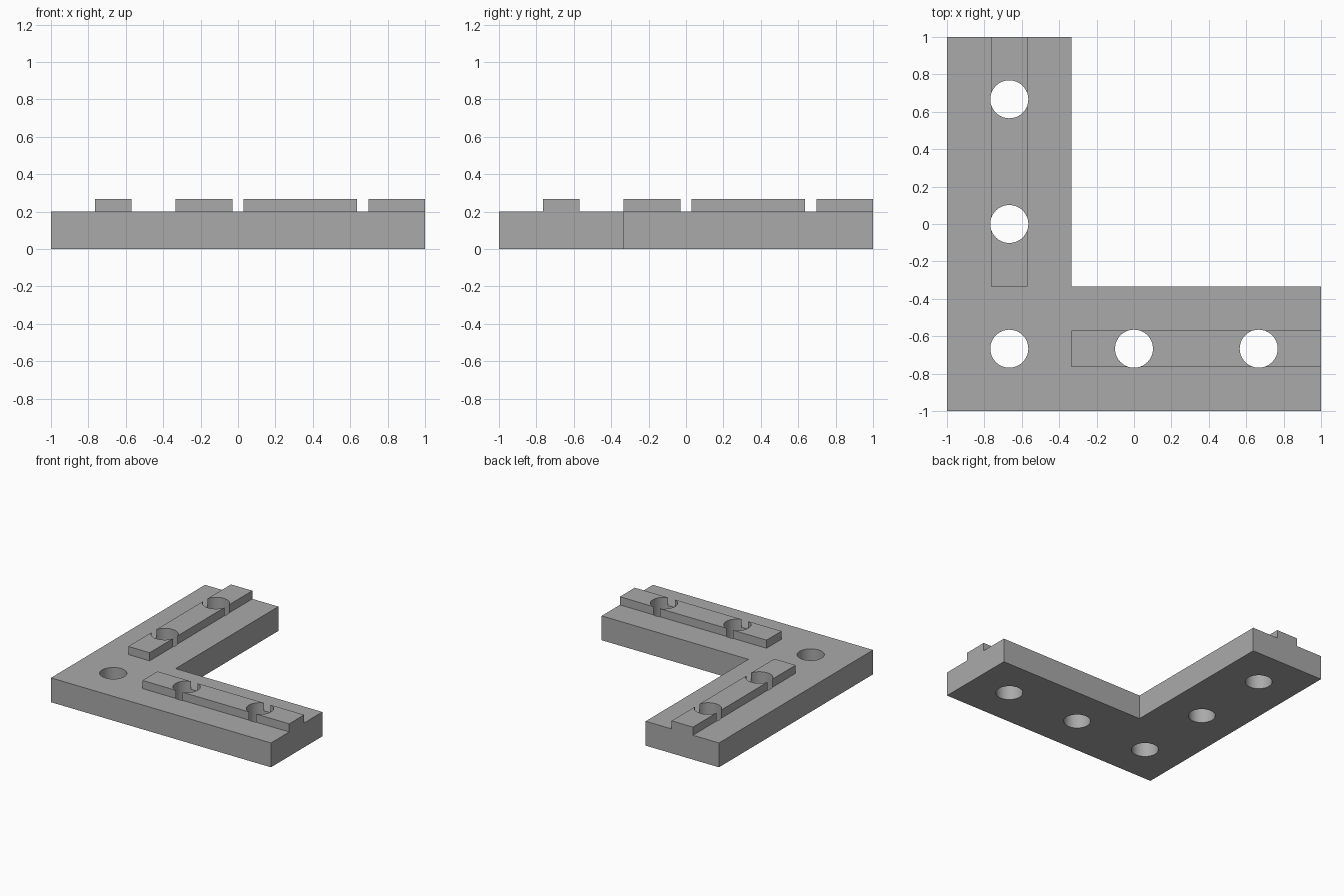
import bpy
import bmesh
from math import radians

cube = bpy.data.objects.get("Cube")
if cube:
    bpy.data.objects.remove(cube, do_unlink=True)

HEIGHT, RIB_TOP = 0.2, 0.267
INNER = -1 / 3       # inner edge of both arms
MID = -2 / 3         # centre line of both arms
RIB_HALF, HOLE_RADIUS = 0.097, 0.1015

grey = bpy.data.materials.new("plain grey")
grey.use_nodes = True
colour = (0.40, 0.40, 0.40, 1)
grey.diffuse_color = colour
grey.node_tree.nodes["Principled BSDF"].inputs["Base Color"].default_value = colour


def prism(name, outline, bottom, top):
    """Extrude a counter-clockwise outline upwards."""
    bm = bmesh.new()
    face = bm.faces.new([bm.verts.new((x, y, bottom)) for x, y in outline])
    side = bmesh.ops.extrude_face_region(bm, geom=[face], use_keep_orig=True)
    for v in side["geom"]:
        if isinstance(v, bmesh.types.BMVert):
            v.co.z = top
    bmesh.ops.recalc_face_normals(bm, faces=bm.faces)
    mesh = bpy.data.meshes.new(name)
    bm.to_mesh(mesh)
    bm.free()
    mesh.materials.append(grey)
    obj = bpy.data.objects.new(name, mesh)
    bpy.context.collection.objects.link(obj)
    return obj


def boolean(obj, tool, operation):
    """Combine a helper into the part and discard the helper."""
    mod = obj.modifiers.new(tool.name, "BOOLEAN")
    mod.operation, mod.solver, mod.object = operation, "EXACT", tool
    tool.hide_render = True
    bpy.context.view_layer.update()
    graph = bpy.context.evaluated_depsgraph_get()
    result = bpy.data.meshes.new_from_object(obj.evaluated_get(graph))
    obj.modifiers.clear()
    obj.data = result
    bpy.data.objects.remove(tool, do_unlink=True)


# L-shaped plate
bracket = prism("corner_bracket", [(-1, -1), (1, -1), (1, INNER), (INNER, INNER),
                                   (INNER, 1), (-1, 1)], 0, HEIGHT)

# Raised rib along each arm
low, high = MID - RIB_HALF, MID + RIB_HALF
front = [(INNER, low), (1, low), (1, high), (INNER, high)]
for name, outline in (("front_rib", front),
                      ("left_rib", [(y, x) for x, y in reversed(front)])):
    boolean(bracket, prism(name, outline, HEIGHT / 2, RIB_TOP), "UNION")

# Screw holes through plate and ribs
for x, y in ((MID, MID), (0, MID), (-MID, MID), (MID, 0), (MID, -MID)):
    bpy.ops.mesh.primitive_cylinder_add(vertices=64, radius=HOLE_RADIUS, depth=1,
                                        location=(x, y, 0))
    drill = bpy.context.object
    drill.data.materials.append(grey)
    boolean(bracket, drill, "DIFFERENCE")

# Merge coplanar faces and shade
bm = bmesh.new()
bm.from_mesh(bracket.data)
bmesh.ops.remove_doubles(bm, verts=bm.verts, dist=0.0001)
bmesh.ops.dissolve_limit(bm, angle_limit=radians(0.5), verts=bm.verts, edges=bm.edges)
bm.to_mesh(bracket.data)
bm.free()
bpy.ops.object.select_all(action="DESELECT")
bracket.select_set(True)
bpy.context.view_layer.objects.active = bracket
bpy.ops.object.shade_smooth_by_angle(angle=radians(30))
